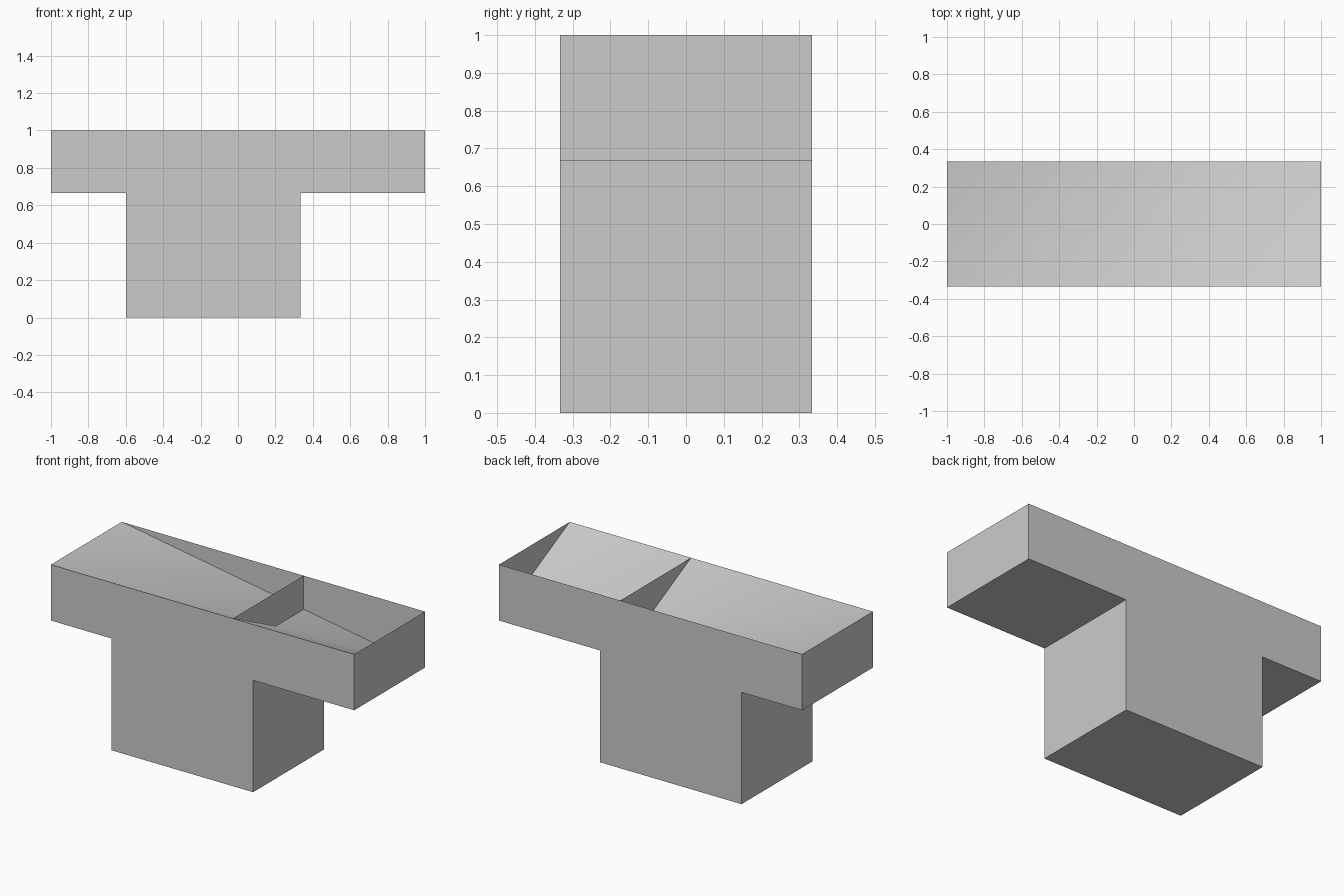
import bpy, bmesh, math

cube = bpy.data.objects.get("Cube")
if cube:
    bpy.data.objects.remove(cube, do_unlink=True)

# Main dimensions
HALF_X, HALF_Y = 1.0, 1 / 3
TOP, LEDGE = 1.0, 2 / 3
STEM_LEFT, STEM_RIGHT = -0.6, 1 / 3
DIVIDER_X = 0.2

grey = bpy.data.materials.new("plain_grey")
grey.use_nodes = True
colour = (0.6, 0.6, 0.6, 1)
grey.diffuse_color = colour
grey.node_tree.nodes["Principled BSDF"].inputs["Base Color"].default_value = colour


def make_object(name, bm):
    mesh = bpy.data.meshes.new(name)
    bm.to_mesh(mesh)
    bm.free()
    mesh.materials.append(grey)
    obj = bpy.data.objects.new(name, mesh)
    bpy.context.collection.objects.link(obj)
    return obj


def add_face(bm, points):
    return bm.faces.new([bm.verts.new(p) for p in points])


# Outer shell: T profile extruded front to back, open on top
profile = [(-HALF_X, TOP), (-HALF_X, LEDGE), (STEM_LEFT, LEDGE), (STEM_LEFT, 0),
           (STEM_RIGHT, 0), (STEM_RIGHT, LEDGE), (HALF_X, LEDGE), (HALF_X, TOP)]
bm = bmesh.new()
front = add_face(bm, [(x, -HALF_Y, z) for x, z in profile])
ext = bmesh.ops.extrude_face_region(bm, geom=[front], use_keep_orig=True)
moved = [g for g in ext["geom"] if isinstance(g, bmesh.types.BMVert)]
bmesh.ops.translate(bm, verts=moved, vec=(0, 2 * HALF_Y, 0))
bmesh.ops.recalc_face_normals(bm, faces=bm.faces)
lid = [f for f in bm.faces if f.calc_center_median().z > TOP - 0.001]
bmesh.ops.delete(bm, geom=lid, context="FACES_ONLY")
make_object("outer_shell", bm)

# Sunken floor: two slopes falling to the back corner, blended along the diagonal
bm = bmesh.new()
fl, fr, br, bl = [bm.verts.new(p) for p in (
    (-HALF_X, -HALF_Y, TOP), (HALF_X, -HALF_Y, TOP),
    (HALF_X, HALF_Y, LEDGE), (-HALF_X, HALF_Y, TOP))]
for tri in ((fl, fr, br), (fl, br, bl)):
    bm.faces.new(tri).smooth = True
make_object("sloped_floor", bm)

# Thin divider standing on the floor
t = (DIVIDER_X + HALF_X) / (2 * HALF_X)
floor_z = TOP - t * (TOP - LEDGE)
fold_y = -HALF_Y + t * 2 * HALF_Y
bm = bmesh.new()
add_face(bm, [(DIVIDER_X, y, z) for y, z in (
    (-HALF_Y, TOP), (fold_y, floor_z), (HALF_Y, floor_z), (HALF_Y, TOP))])
make_object("divider", bm)
